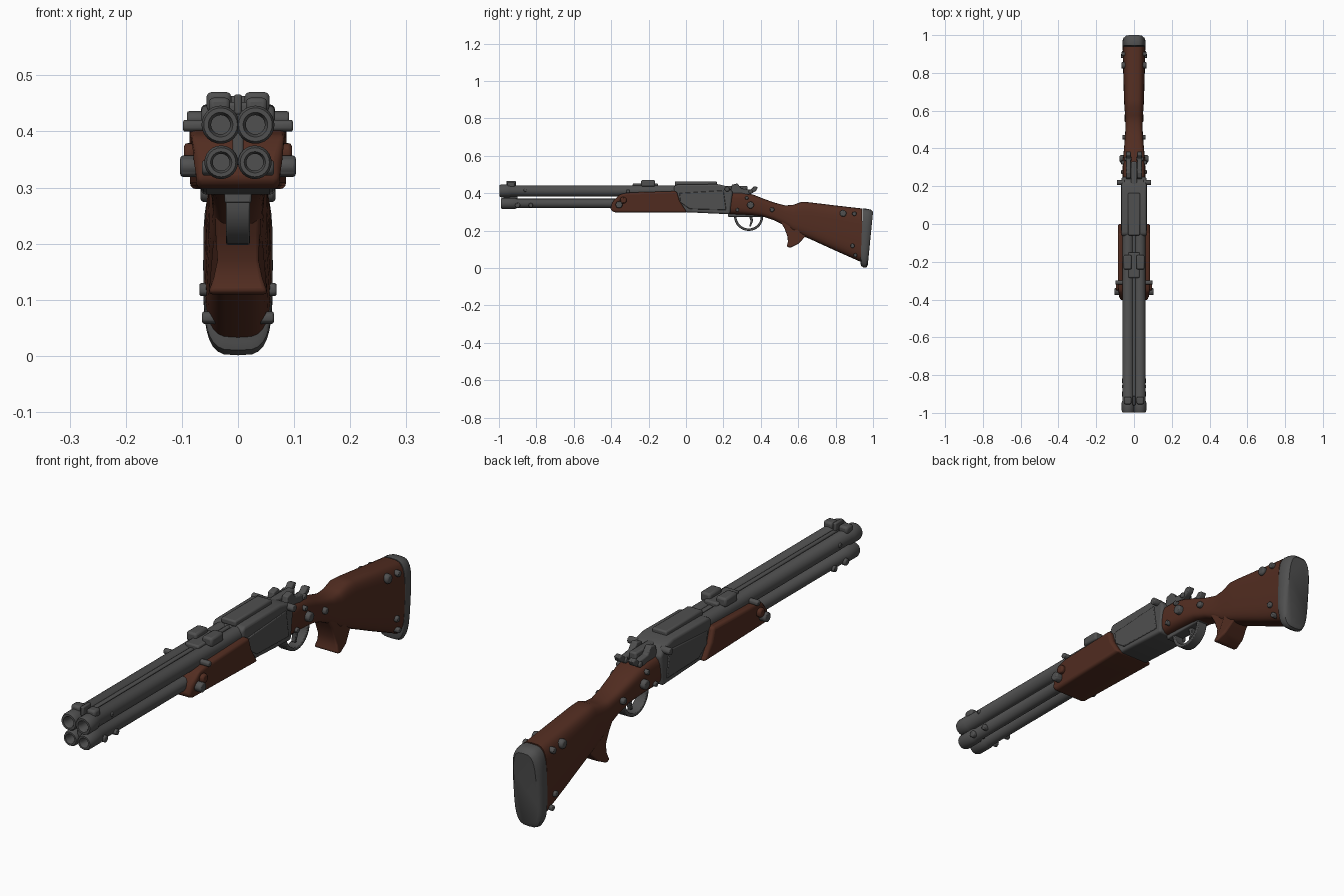
import bpy, bmesh, math
from mathutils import Matrix, Vector


def material(name, rgb):
    m = bpy.data.materials.new(name)
    m.diffuse_color = (*rgb, 1)
    return m


METAL = material("gunmetal_grey", (0.08, 0.08, 0.08))
WOOD = material("dark_walnut", (0.085, 0.026, 0.015))


def finish(name, bm, mat, bevel=0, segments=2):
    bmesh.ops.recalc_face_normals(bm, faces=bm.faces)
    me = bpy.data.meshes.new(name)
    bm.to_mesh(me)
    bm.free()
    me.materials.append(mat)
    ob = bpy.data.objects.new(name, me)
    bpy.context.collection.objects.link(ob)
    if bevel:
        mod = ob.modifiers.new("bevel", 'BEVEL')
        mod.width, mod.segments, mod.limit_method = bevel, segments, 'ANGLE'
    bpy.ops.object.select_all(action='DESELECT')
    ob.select_set(True)
    bpy.context.view_layer.objects.active = ob
    bpy.ops.object.shade_smooth_by_angle(angle=math.radians(40))
    return ob


# Side profile in (y, z), extruded across x; width may depend on (y, z)
def prism(name, pts, half, mat, bevel=0, segments=2, x=0):
    f = half if callable(half) else (lambda y, z: half)
    bm = bmesh.new()
    sides = [[bm.verts.new((x + s * f(y, z), y, z)) for y, z in pts] for s in (-1, 1)]
    for s in sides:
        bm.faces.new(s)
    n = len(pts)
    for i in range(n):
        j = (i + 1) % n
        bm.faces.new((sides[0][i], sides[0][j], sides[1][j], sides[1][i]))
    return finish(name, bm, mat, bevel, segments)


def box(name, x, y, z, mat, bevel=0.004):
    ys, zs = y, z
    pts = [(ys[0], zs[0]), (ys[1], zs[0]), (ys[1], zs[1]), (ys[0], zs[1])]
    return prism(name, pts, (x[1] - x[0]) / 2, mat, bevel, x=(x[0] + x[1]) / 2)


# Rounded-rectangle rings: (y at top, y at bottom, top z, bottom z, half width)
def loft(name, stations, mat, power=3.2, n=32):
    bm = bmesh.new()
    rings = []
    for yt, yb, zt, zb, w in stations:
        ring = []
        for i in range(n):
            a = math.tau * i / n
            c, s = math.cos(a), math.sin(a)
            px = math.copysign(abs(c) ** (2 / power), c)
            pz = math.copysign(abs(s) ** (2 / power), s)
            t = (pz + 1) / 2
            ring.append(bm.verts.new((px * w, yb + (yt - yb) * t, zb + (zt - zb) * t)))
        rings.append(ring)
    for a, b in zip(rings, rings[1:]):
        for i in range(n):
            j = (i + 1) % n
            bm.faces.new((a[i], a[j], b[j], b[i]))
    bm.faces.new(rings[0])
    bm.faces.new(rings[-1])
    return finish(name, bm, mat)


# Turned part along y from (radius, y) pairs
def lathe(name, profile, x, z, mat, n=24):
    bm = bmesh.new()
    rings = [[bm.verts.new((x + r * math.cos(math.tau * i / n), y, z + r * math.sin(math.tau * i / n)))
              for i in range(n)] for r, y in profile]
    for a, b in zip(rings, rings[1:]):
        for i in range(n):
            j = (i + 1) % n
            bm.faces.new((a[i], a[j], b[j], b[i]))
    bm.faces.new(rings[0])
    bm.faces.new(rings[-1])
    return finish(name, bm, mat)


# Mirrored pair of round studs on the sides
def studs(name, y, z, r, x0, x1, mat=METAL, n=12):
    bm = bmesh.new()
    for s in (-1, 1):
        m = Matrix.Translation(Vector((s * (x0 + x1) / 2, y, z))) @ Matrix.Rotation(math.pi / 2, 4, 'Y')
        bmesh.ops.create_cone(bm, cap_ends=True, segments=n, radius1=r, radius2=r,
                              depth=x1 - x0, matrix=m)
    return finish(name, bm, mat, r * 0.35)


# Four barrels with hollow muzzles and collars
for side, s in (("left", -1), ("right", 1)):
    lathe("upper_barrel_" + side,
          [(0.017, -0.90), (0.017, -0.985), (0.022, -0.997), (0.030, -0.997), (0.034, -0.988),
           (0.034, -0.945), (0.030, -0.935), (0.030, 0.0)], s * 0.031, 0.412, METAL)
    lathe("lower_barrel_" + side,
          [(0.015, -0.90), (0.015, -0.98), (0.019, -0.99), (0.026, -0.99), (0.030, -0.98),
           (0.030, -0.915), (0.025, -0.905), (0.025, -0.3)], s * 0.030, 0.345, METAL)
    # Blocks on top of the barrels and muzzle
    box("sight_block_" + side, sorted((s * 0.012, s * 0.056)), (-0.24, -0.165), (0.435, 0.470), METAL, 0.008)
    box("muzzle_block_" + side, sorted((s * 0.014, s * 0.052)), (-0.955, -0.915), (0.43, 0.460), METAL, 0.008)
    # Hammers
    prism("hammer_" + side, [(0.235, 0.40), (0.245, 0.445), (0.275, 0.452), (0.295, 0.425), (0.345, 0.418),
                             (0.365, 0.437), (0.385, 0.432), (0.375, 0.412), (0.345, 0.395), (0.30, 0.39)],
          0.013, METAL, 0.004, x=s * 0.03)
box("barrel_web", (-0.010, 0.010), (-0.975, -0.90), (0.34, 0.42), METAL)
box("barrel_rib", (-0.009, 0.009), (-0.94, -0.05), (0.41, 0.438), METAL)
box("front_sight", (-0.007, 0.007), (-0.96, -0.91), (0.43, 0.466), METAL)
box("sight_bridge", (-0.03, 0.03), (-0.285, -0.15), (0.43, 0.452), METAL, 0.006)
studs("muzzle_stud_front", -0.90, 0.335, 0.014, 0.045, 0.064)
studs("muzzle_stud_rear", -0.83, 0.335, 0.012, 0.040, 0.064)
studs("upper_muzzle_stud", -0.86, 0.415, 0.009, 0.05, 0.064)

# Fore-end
prism("fore_end", [(-0.385, 0.297), (-0.405, 0.312), (-0.395, 0.35), (-0.355, 0.393), (-0.31, 0.403),
                   (-0.05, 0.411), (-0.035, 0.36), (0.005, 0.297)],
      lambda y, z: 0.074 if y < -0.38 else 0.086, WOOD, 0.011, 3)
studs("fore_end_boss", -0.335, 0.362, 0.018, 0.075, 0.096, WOOD)
studs("fore_end_bolt", -0.358, 0.338, 0.019, 0.07, 0.103)
studs("fore_end_pin", -0.31, 0.410, 0.011, 0.05, 0.098)

# Receiver
prism("receiver", [(-0.06, 0.33), (-0.065, 0.435), (-0.05, 0.446), (0.17, 0.448), (0.225, 0.435), (0.25, 0.405),
                   (0.235, 0.287), (0.0, 0.298)], 0.066, METAL, 0.010, 3)
box("top_plate", (-0.032, 0.032), (-0.06, 0.165), (0.44, 0.463), METAL, 0.006)
box("rear_strap", (-0.016, 0.016), (0.15, 0.33), (0.39, 0.438), METAL, 0.006)
prism("side_plate", [(-0.03, 0.35), (-0.035, 0.40), (0.20, 0.415), (0.215, 0.31), (0.02, 0.315)],
      0.070, METAL, 0.003)
studs("receiver_ear", 0.22, 0.422, 0.014, 0.05, 0.091)
studs("hammer_pin", 0.345, 0.408, 0.011, 0.012, 0.050)

# Trigger guard and triggers
arc = [(math.pi * (1 + i / 16)) for i in range(17)]
guard = [(0.335 + 0.078 * math.cos(a), 0.275 + 0.077 * math.sin(a)) for a in arc]
guard += [(0.335 + 0.065 * math.cos(a), 0.275 + 0.064 * math.sin(a)) for a in reversed(arc)]
prism("trigger_guard", guard, 0.021, METAL, 0.003)
box("guard_plate", (-0.024, 0.024), (0.225, 0.44), (0.272, 0.292), METAL)
prism("trigger", [(0.335, 0.285), (0.345, 0.25), (0.338, 0.222), (0.346, 0.220), (0.358, 0.25), (0.355, 0.285)],
      0.009, METAL, 0.002)

# Stock, grip and butt pad
loft("stock", [(y, y, t, b, w) for y, t, b, w in (
    (0.228, 0.406, 0.288, 0.060), (0.30, 0.406, 0.285, 0.060), (0.36, 0.392, 0.281, 0.057),
    (0.41, 0.372, 0.275, 0.052), (0.47, 0.350, 0.255, 0.047), (0.53, 0.334, 0.225, 0.045),
    (0.575, 0.338, 0.192, 0.047), (0.62, 0.354, 0.172, 0.051), (0.66, 0.351, 0.156, 0.053),
    (0.80, 0.334, 0.092, 0.057), (0.94, 0.318, 0.030, 0.060))], WOOD, 3.6)
prism("grip", [(0.49, 0.27), (0.525, 0.215), (0.542, 0.17), (0.545, 0.14), (0.538, 0.113), (0.558, 0.108),
               (0.600, 0.128), (0.635, 0.165), (0.67, 0.185), (0.62, 0.26)],
      lambda y, z: 0.040 + max(0, 0.16 - z) * 0.26, WOOD, 0.008, 3)
loft("butt_pad", [(0.945, 0.933, 0.317, 0.024, 0.0605), (0.950, 0.936, 0.318, 0.010, 0.062),
                  (0.972, 0.952, 0.316, 0.001, 0.062), (0.990, 0.965, 0.311, 0.004, 0.058),
                  (1.0, 0.972, 0.300, 0.015, 0.048)], METAL, 3.6)

# Stock bolts: (y, z, radius, outer x)
for i, (y, z, r, x) in enumerate(((0.345, 0.336, 0.019, 0.076), (0.325, 0.375, 0.010, 0.068),
                                  (0.275, 0.31, 0.010, 0.068), (0.46, 0.312, 0.013, 0.062),
                                  (0.84, 0.292, 0.018, 0.067), (0.90, 0.290, 0.012, 0.067),
                                  (0.89, 0.118, 0.012, 0.069), (0.905, 0.068, 0.011, 0.064))):
    studs("stock_bolt_%d" % i, y, z, r, 0.03, x)
